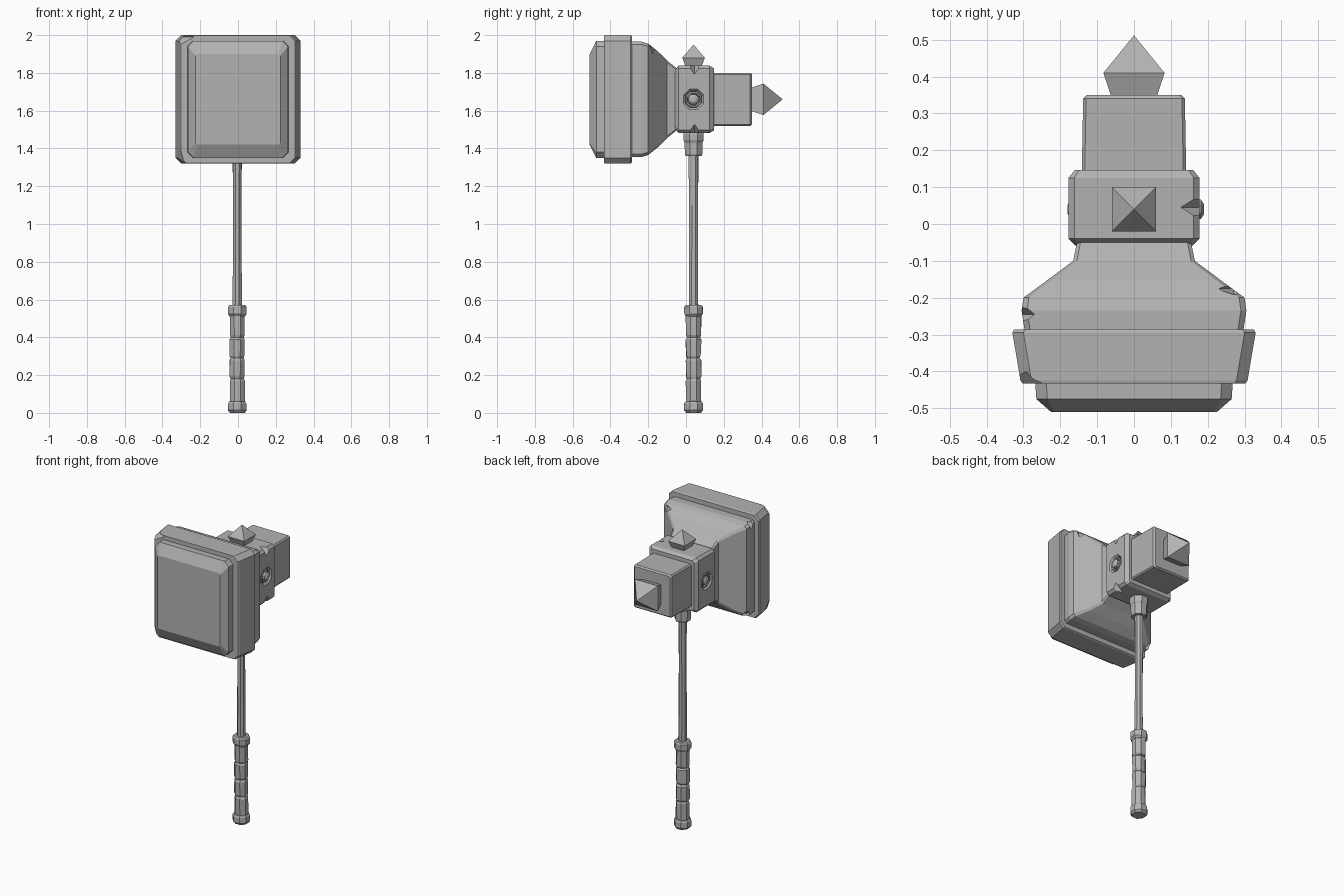
import bpy, bmesh, random
from math import pi, cos, sin
from mathutils import Vector, Matrix

random.seed(4)
cube = bpy.data.objects.get("Cube")
if cube:
    bpy.data.objects.remove(cube, do_unlink=True)

stone = bpy.data.materials.new("plain_grey")
stone.use_nodes = True
GREY = (0.45, 0.45, 0.45, 1)
stone.diffuse_color = GREY
stone.node_tree.nodes["Principled BSDF"].inputs["Base Color"].default_value = GREY

HEAD = Vector((0, 0, 1.66))       # axis of the hammer head
HUB = Vector((0, 0.04, 1.66))     # where the shaft meets the head


def finish(name, bm):
    bmesh.ops.recalc_face_normals(bm, faces=bm.faces)
    mesh = bpy.data.meshes.new(name)
    bm.to_mesh(mesh)
    bm.free()
    obj = bpy.data.objects.new(name, mesh)
    obj.data.materials.append(stone)
    bpy.context.collection.objects.link(obj)
    return obj


def skin(bm, rings):
    """Bridge a list of equal-length rings and cap both ends."""
    loops = [[bm.verts.new(p) for p in ring] for ring in rings]
    for a, b in zip(loops, loops[1:]):
        for i in range(len(a)):
            j = (i + 1) % len(a)
            bm.faces.new((a[i], a[j], b[j], b[i]))
    bm.faces.new(loops[0])
    bm.faces.new(loops[-1])


def block(name, sections):
    """Loft of corner-cut rectangles along y: (y, half width, half height, cut)."""
    bm = bmesh.new()
    rings = []
    for y, w, h, c in sections:
        quarter = [(w, h - c), (w - c, h)]
        outline = quarter + [(-x, z) for x, z in quarter[::-1]]
        outline += [(-x, -z) for x, z in outline]
        rings.append([HEAD + Vector((x, y, z)) for x, z in outline])
    skin(bm, rings)
    return finish(name, bm)


def turned(name, profile, matrix, sides=8, jitter=0.0):
    """Faceted turned part about local z from (radius, height) pairs."""
    bm = bmesh.new()
    rings = []
    for r, z in profile:
        ring = []
        for i in range(sides):
            a = 2 * pi * (i + 0.5) / sides
            q = r + random.uniform(-jitter, jitter)
            ring.append(matrix @ Vector((q * cos(a), q * sin(a), z)))
        rings.append(ring)
    skin(bm, rings)
    bmesh.ops.remove_doubles(bm, verts=bm.verts, dist=0.0005)
    return finish(name, bm)


def carve(obj, cutter):
    cutter.hide_render = True
    mod = obj.modifiers.new("carve", 'BOOLEAN')
    mod.operation = 'DIFFERENCE'
    mod.solver = 'EXACT'
    mod.object = cutter
    bpy.context.view_layer.objects.active = obj
    bpy.ops.object.modifier_apply(modifier=mod.name)
    bpy.data.objects.remove(cutter, do_unlink=True)


def chip(obj, spots):
    """Cut diamond-shaped nicks: (centre, half sizes)."""
    bm = bmesh.new()
    for centre, size in spots:
        m = Matrix.Translation(centre) @ Matrix.Diagonal((*size, 1))
        bmesh.ops.create_uvsphere(bm, u_segments=4, v_segments=2, radius=1, matrix=m)
    carve(obj, finish("chip_cutter", bm))


# Striking face, its band, and the flared body behind
block("striking_plate", [(-0.51, 0.225, 0.24, 0.01), (-0.475, 0.265, 0.31, 0.03),
                         (-0.40, 0.27, 0.31, 0.03)])
band = block("face_band", [(-0.433, 0.302, 0.338, 0.03), (-0.425, 0.308, 0.34, 0.03),
                           (-0.295, 0.33, 0.34, 0.03), (-0.286, 0.325, 0.335, 0.03)])
chip(band, [((-0.31, -0.44, 1.99), (0.09, 0.05, 0.05)),
            ((-0.32, -0.43, 1.33), (0.035, 0.08, 0.12))])
flare = block("flared_body", [(-0.30, 0.295, 0.305, 0.015), (-0.235, 0.305, 0.305, 0.015),
                              (-0.20, 0.30, 0.295, 0.015), (-0.15, 0.232, 0.255, 0.012),
                              (-0.10, 0.165, 0.205, 0.01), (-0.05, 0.155, 0.165, 0.01)])
chip(flare, [((-0.305, -0.245, 1.965), (0.035, 0.03, 0.05)),
             ((0.27, -0.175, 1.94), (0.045, 0.02, 0.05)),
             ((-0.29, -0.21, 1.37), (0.03, 0.04, 0.05))])

# Central collar with nicks and side sockets
collar = block("collar", [(-0.058, 0.16, 0.155, 0.012), (-0.04, 0.178, 0.178, 0.016),
                          (0.125, 0.178, 0.178, 0.016), (0.147, 0.16, 0.165, 0.012)])
chip(collar, [((0.18, 0.045, 1.66 + s * 0.18), (0.055, 0.035, 0.05)) for s in (1, -1)])
for side, label in ((1, "left"), (-1, "right")):
    outward = Matrix.Translation(HUB) @ Matrix.Rotation(side * pi / 2, 4, 'Y')
    carve(collar, turned("socket_cutter", [(0.046, 0.155), (0.05, 0.17), (0.08, 0.2)], outward))
    reach = 0.19 if side > 0 else 0.18
    turned(label + "_socket_ring", [(0.046, 0.15), (0.044, 0.172), (0.036, 0.172),
                                    (0.032, 0.158)], outward)
    turned(label + "_stud", [(0.03, 0.15), (0.028, reach - 0.008), (0.014, reach)], outward)

# Rear block
block("rear_block", [(0.12, 0.142, 0.14, 0.008), (0.34, 0.138, 0.14, 0.008),
                     (0.35, 0.128, 0.132, 0.008)])

# Four-sided spikes on the top and rear
S = 2 ** 0.5
turned("top_spike", [(0.025 * S, 1.79), (0.06 * S, 1.88), (0.0001, 1.95)],
       Matrix.Translation((0, 0.04, 0)), 4)
turned("rear_spike", [(0.06 * S, 0.34), (0.083 * S, 0.41), (0.0001, 0.512)],
       Matrix.Translation(HEAD) @ Matrix.Rotation(-pi / 2, 4, 'X'), 4)

# Shaft, socket and wrapped grip
axis = Matrix.Translation((-0.004, 0.04, 0))
turned("shaft", [(0.026, 0.54), (0.025, 0.8), (0.025, 1.1), (0.027, 1.4)], axis, 8, 0.002)
turned("shaft_socket", [(0.046, 1.36), (0.05, 1.37), (0.051, 1.43), (0.058, 1.445),
                        (0.058, 1.475), (0.05, 1.50)], axis)
wraps = [0.05, 0.18, 0.29, 0.40, 0.53]
for n, (low, high) in enumerate(zip(wraps, wraps[1:]), 1):
    turned("grip_wrap_%d" % n, [(0.036, low), (0.042, low + 0.012), (0.043, high - 0.012),
                                (0.036, high)], axis, 8, 0.003)
for label, z in (("pommel", 0.0), ("grip_ring", 0.51)):
    turned(label, [(0.042, z), (0.053, z + 0.014), (0.053, z + 0.05), (0.046, z + 0.06)],
           axis, 8, 0.001)
